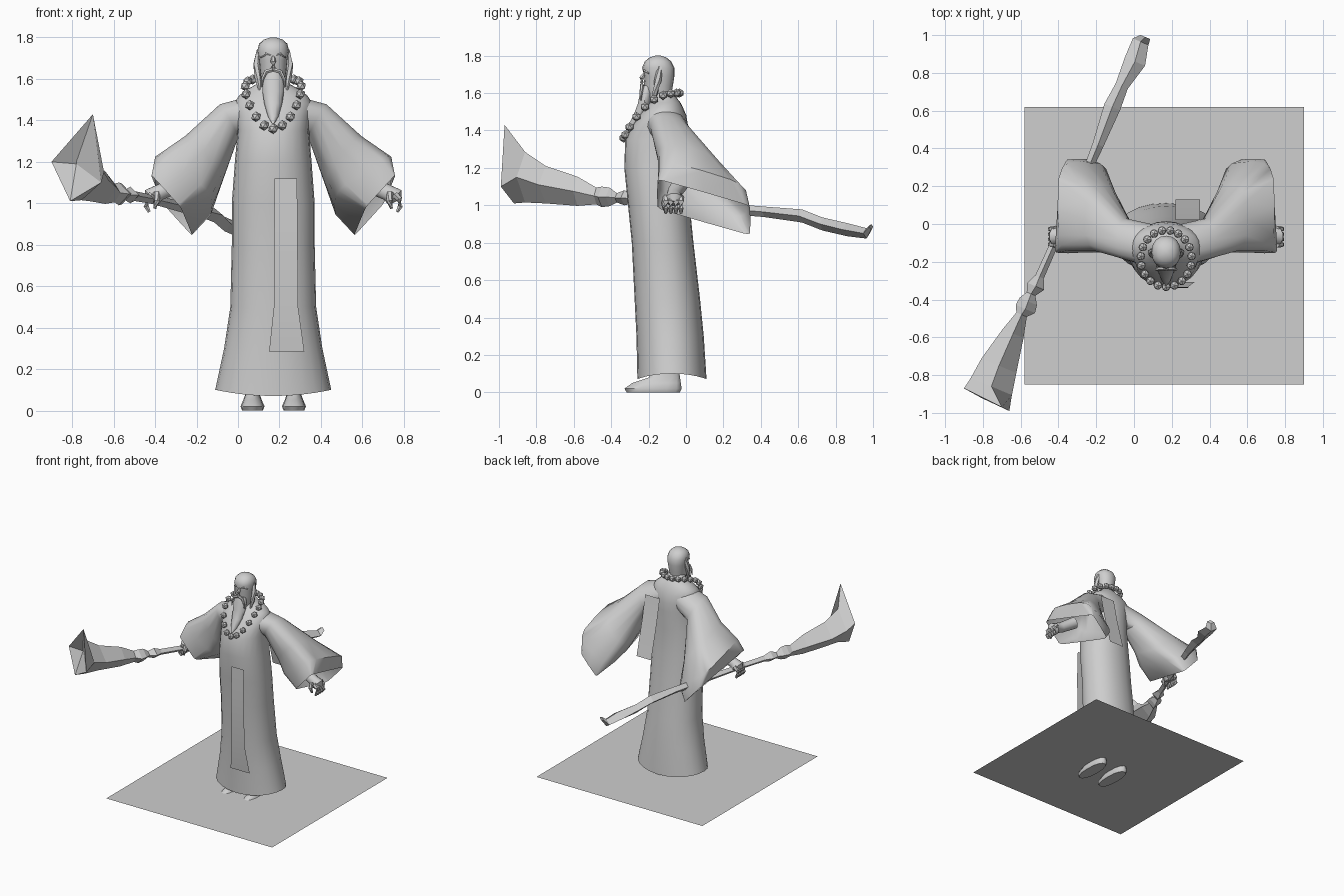
import bpy, bmesh, math
from mathutils import Vector

if "Cube" in bpy.data.objects:
    bpy.data.objects.remove(bpy.data.objects["Cube"])

CX = 0.17  # centre line of the figure
grey = bpy.data.materials.new("plain_grey")
grey.diffuse_color = (0.62, 0.62, 0.62, 1)
grey.use_nodes = True
grey.node_tree.nodes["Principled BSDF"].inputs["Base Color"].default_value = grey.diffuse_color


def finish(name, bm, smooth=True, angle=50):
    bmesh.ops.recalc_face_normals(bm, faces=bm.faces)
    me = bpy.data.meshes.new(name)
    bm.to_mesh(me)
    bm.free()
    me.materials.append(grey)
    ob = bpy.data.objects.new(name, me)
    bpy.context.collection.objects.link(ob)
    if smooth:
        bpy.ops.object.select_all(action='DESELECT')
        ob.select_set(True)
        bpy.context.view_layer.objects.active = ob
        bpy.ops.object.shade_smooth_by_angle(angle=math.radians(angle))
    return ob


def loft(name, rings, caps=(True, True), smooth=True, angle=50):
    """Skin a list of closed rings that have equal point counts."""
    bm = bmesh.new()
    vs = [[bm.verts.new(p) for p in r] for r in rings]
    n = len(vs[0])
    for a, b in zip(vs, vs[1:]):
        for i in range(n):
            bm.faces.new((a[i], a[(i + 1) % n], b[(i + 1) % n], b[i]))
    if caps[0]:
        bm.faces.new(vs[0])
    if caps[1]:
        bm.faces.new(vs[-1])
    return finish(name, bm, smooth, angle)


def ring(c, u, v, n=2.0, count=16):
    """Superellipse around c spanned by the half axes u and v."""
    c, u, v = Vector(c), Vector(u), Vector(v)
    out = []
    for i in range(count):
        t = 2 * math.pi * i / count
        a, b = math.cos(t), math.sin(t)
        out.append(c + u * math.copysign(abs(a) ** (2 / n), a)
                   + v * math.copysign(abs(b) ** (2 / n), b))
    return out


def stack(name, x, rows, n=2.0, count=16, caps=(True, True)):
    """Upright loft from rows of (z, half width, front y, back y)."""
    return loft(name, [ring((x, (f + b) / 2, z), (w, 0, 0), (0, (b - f) / 2, 0), n, count)
                       for z, w, f, b in rows], caps)


def tube(name, pts, radii, count=6):
    pts = [Vector(p) for p in pts]
    rings = []
    for i, p in enumerate(pts):
        q = (pts[min(i + 1, len(pts) - 1)] - pts[max(i - 1, 0)]).to_track_quat('Z', 'Y')
        rings.append(ring(p, q @ Vector((radii[i], 0, 0)), q @ Vector((0, radii[i], 0)), 2, count))
    return loft(name, rings)


def mx(p, s):
    """Point mirrored over the figure's centre line when s is -1."""
    return (CX + s * (p[0] - CX), p[1], p[2])


def sheet(name, rows):
    """Hanging strip from rows of (left x, right x, y, z)."""
    bm = bmesh.new()
    vs = [(bm.verts.new((a, y, z)), bm.verts.new((b, y, z))) for a, b, y, z in rows]
    for p, q in zip(vs, vs[1:]):
        bm.faces.new((p[0], p[1], q[1], q[0]))
    return finish(name, bm)


# ground plate, with the shoe soles reaching below it
bm = bmesh.new()
bm.faces.new([bm.verts.new(p) for p in
              ((-.58, -.85, .05), (.90, -.85, .05), (.90, .62, .05), (-.58, .62, .05))])
finish("ground_plate", bm, False)

# robe, with the hem raised at the sides
robe = stack("robe", CX, [
    (.07, .28, -.26, .11), (.3, .237, -.265, .095), (.5, .207, -.275, .075),
    (.8, .2, -.29, .04), (1.0, .2, -.31, .02), (1.2, .185, -.33, .01),
    (1.35, .172, -.325, .015), (1.42, .18, -.292, .012), (1.48, .19, -.25, .002),
    (1.52, .165, -.218, -.015), (1.55, .125, -.19, -.03), (1.575, .08, -.175, -.05),
    (1.61, .055, -.175, -.08)], 2.15, 24, (False, True))
for v in robe.data.vertices:
    if v.co.z < .08:
        v.co.z += .03 * ((v.co.x - CX) / .28) ** 2

# front and back hanging strips
sheet("front_strip", [(.175, .285, -.333, 1.12), (.175, .287, -.338, .9),
                      (.173, .29, -.33, .5), (.15, .32, -.308, .285)])
sheet("back_strip", [(.22, .35, .02, 1.44), (.22, .35, .06, 1.25), (.22, .35, .13, .985)])

# head, beard and nose
stack("head", CX, [
    (1.52, .045, -.19, -.09), (1.58, .055, -.205, -.08), (1.64, .065, -.225, -.07),
    (1.69, .07, -.222, -.062), (1.735, .077, -.235, -.062), (1.77, .068, -.22, -.08),
    (1.79, .045, -.195, -.105), (1.8, .015, -.165, -.135)], 2.2)
stack("beard", CX, [
    (1.64, .04, -.235, -.17), (1.6, .054, -.248, -.18), (1.54, .052, -.26, -.19),
    (1.48, .043, -.283, -.22), (1.42, .026, -.315, -.26), (1.385, .006, -.328, -.31)], 2, 10)
tube("nose", [(CX, -.215, 1.715), (CX, -.238, 1.68), (CX, -.235, 1.655)], [.007, .014, .012])

for s, side in ((1, "left"), (-1, "right")):
    # hair lock, moustache and brow
    tube(side + "_hair_lock", [mx(p, s) for p in
         ((.235, -.14, 1.74), (.248, -.15, 1.67), (.245, -.165, 1.6), (.235, -.18, 1.54))],
         [.014, .02, .015, .005])
    tube(side + "_moustache", [mx(p, s) for p in
         ((.172, -.236, 1.645), (.205, -.236, 1.635), (.222, -.24, 1.6), (.226, -.242, 1.56))],
         [.01, .011, .008, .003])
    tube(side + "_brow", [mx(p, s) for p in
         ((.182, -.224, 1.715), (.205, -.222, 1.72), (.23, -.2, 1.705))], [.005, .008, .004])

    # wide sleeve sweeping back: centre, front-back axis, up-out axis, squareness
    rows = [((.25, -.115, 1.43), (0, .115, 0), (.02, 0, .09), 2),
            ((.385, -.08, 1.395), (0, .11, -.02), (.045, 0, .08), 2.2),
            ((.51, .03, 1.2), (0, .18, -.05), (.09, 0, .105), 2.8),
            ((.605, .09, 1.085), (0, .24, -.07), (.14, 0, .1), 4),
            ((.66, .095, .99), (-.03, .25, -.072), (.073, 0, .08), 12)]
    loft(side + "_sleeve", [[mx(p, s) for p in ring(c, u, v, n)] for c, u, v, n in rows],
         (True, False))

    # forearm, palm and curled fingers
    tube(side + "_forearm", [mx(p, s) for p in
         ((.58, -.02, 1.13), (.68, -.06, 1.07), (.725, -.065, 1.05), (.755, -.065, 1.03), (.765, -.065, 1.01))],
         [.045, .04, .04, .05, .03], 10)
    for k in range(4):
        y = -.108 + .027 * k
        tube(side + "_finger_%d" % (k + 1), [mx(p, s) for p in
             ((.755, y, 1.045), (.778, y, 1.02), (.783, y, .985), (.768, y, .958))],
             [.018, .016, .014, .008])
    tube(side + "_thumb", [mx(p, s) for p in
         ((.735, -.1, 1.05), (.73, -.12, 1.01), (.742, -.115, .975))], [.018, .015, .008])

    # shoe
    stack(side + "_shoe", CX + s * .1, [
        (0, .05, -.32, -.03), (.02, .058, -.333, -.02), (.05, .045, -.29, -.025),
        (.08, .034, -.2, -.03), (.14, .034, -.17, -.04)], 2.3, 14)

# bead necklace
for i in range(19):
    t = 2 * math.pi * (i + .5) / 19
    y = -.183 + .15 * math.cos(t)
    k = (-.033 - y) / .3
    bm = bmesh.new()
    bmesh.ops.create_icosphere(bm, subdivisions=1, radius=.025)
    bmesh.ops.translate(bm, verts=bm.verts,
                        vec=(CX + .135 * math.sin(t), y, 1.6 - .24 * k ** 2.5))
    finish("bead_%d" % (i + 1), bm, False)

# staff: flared hollow head, knots, shaft and leaf-shaped tail
P = Vector((.92, -.39, 0))
rings = [[Vector((-.78, -.86, 1.19 + d)) for d in (.01, 0, -.01, 0)],
         [Vector(p) for p in ((-.70, -.97, 1.43), (-.66, -.99, 1.1),
                              (-.81, -.92, 1.01), (-.90, -.87, 1.2))]]
for x, y, z, w, h in (
        (-.755, -.86, 1.15, .118, .135), (-.715, -.75, 1.11, .1, .1),
        (-.64, -.58, 1.075, .06, .078),
        (-.595, -.48, 1.05, .03, .045), (-.575, -.45, 1.045, .055, .055),
        (-.56, -.41, 1.045, .05, .05), (-.545, -.37, 1.04, .025, .025),
        (-.52, -.33, 1.04, .048, .04), (-.5, -.28, 1.035, .024, .024),
        (-.42, -.1, 1.02, .022, .022), (-.24, .3, .975, .024, .028),
        (-.19, .42, .965, .03, .028), (-.115, .62, .943, .045, .035),
        (-.065, .73, .9, .035, .035), (.005, .86, .87, .058, .035),
        (.035, .965, .85, .045, .028), (.06, .99, .885, .028, .015)):
    c, up = Vector((x, y, z)), Vector((0, 0, h))
    rings.append([c + up, c + P * w, c - up, c - P * w])
loft("staff", rings, smooth=False)
